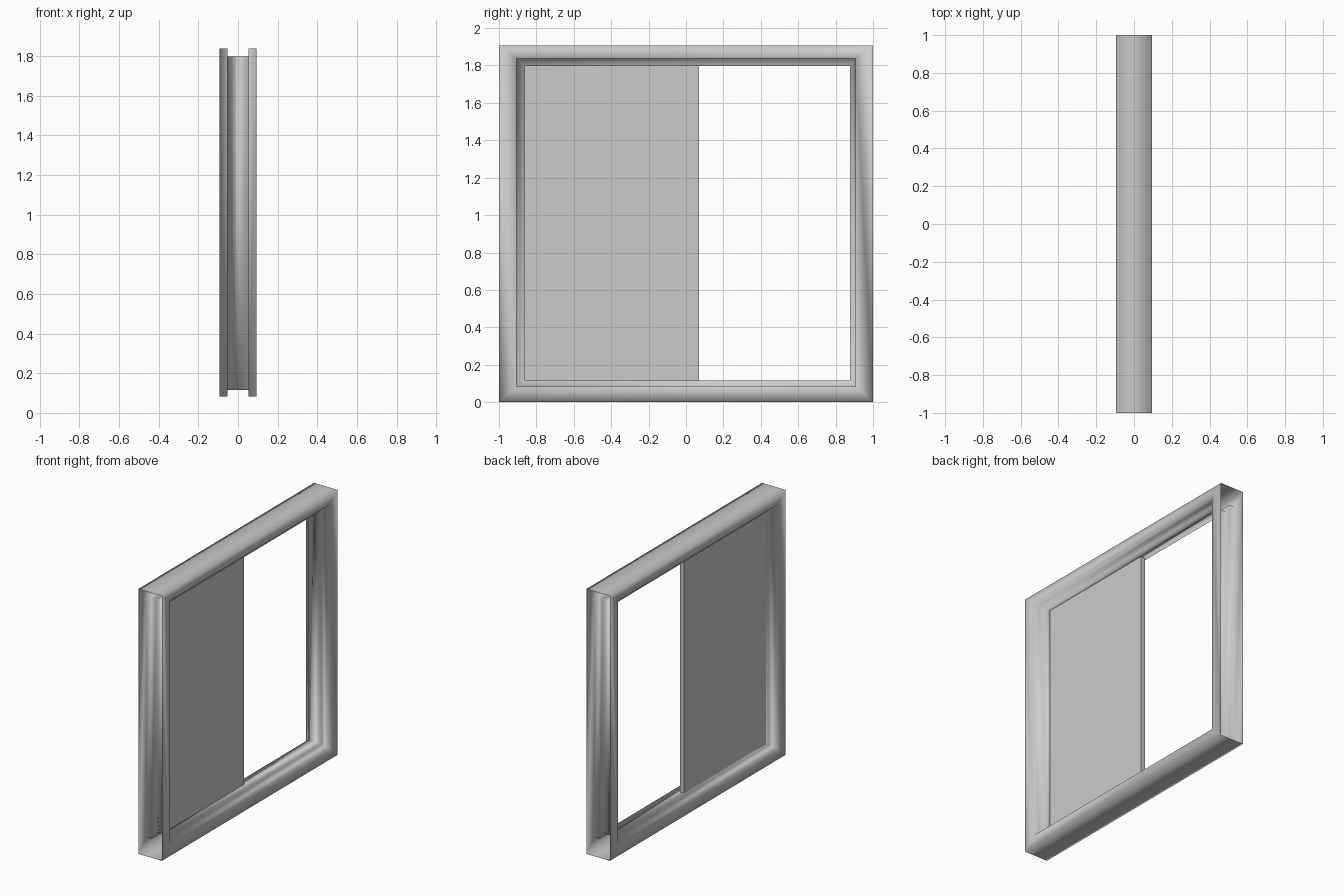
import bpy, bmesh

if "Cube" in bpy.data.objects:
    bpy.data.objects.remove(bpy.data.objects["Cube"])


def make_object(name, bm, smooth):
    bmesh.ops.recalc_face_normals(bm, faces=bm.faces)
    for f in bm.faces:
        f.smooth = smooth
    me = bpy.data.meshes.new(name)
    bm.to_mesh(me)
    bm.free()
    ob = bpy.data.objects.new(name, me)
    bpy.context.collection.objects.link(ob)
    return ob


# Rectangles in the yz plane: y0, y1, z0, z1
OUTER = (-1.0, 1.0, 0.0, 1.907)
RIM = (-0.907, 0.907, 0.083, 1.837)
LIP = (-0.86, 0.876, 0.115, 1.797)
DEPTH, LIP_DEPTH = 0.094, 0.054

# Hollow window frame: stepped profile swept around the opening
bm = bmesh.new()
profile = [(DEPTH, OUTER), (DEPTH, RIM), (LIP_DEPTH, RIM), (LIP_DEPTH, LIP),
           (-LIP_DEPTH, LIP), (-LIP_DEPTH, RIM), (-DEPTH, RIM), (-DEPTH, OUTER)]
rings = []
for x, (y0, y1, z0, z1) in profile:
    rings.append([bm.verts.new((x, y, z))
                  for y, z in ((y0, z0), (y1, z0), (y1, z1), (y0, z1))])
for a, b in zip(rings, rings[1:]):
    for i in range(4):
        j = (i + 1) % 4
        bm.faces.new((a[i], a[j], b[j], b[i]))
# Outer skin only on bottom (side 0) and top (side 2); both ends stay open
a, b = rings[-1], rings[0]
for i in (0, 2):
    bm.faces.new((a[i], a[i + 1], b[i + 1], b[i]))
make_object("window_frame", bm, True)

# Sliding pane covering the left half
bm = bmesh.new()
bmesh.ops.create_cube(bm, size=1)
lo, hi = (-0.034, -0.86, 0.115), (-0.002, 0.07, 1.797)
for v in bm.verts:
    v.co = [lo[k] if v.co[k] < 0 else hi[k] for k in range(3)]
make_object("sliding_pane", bm, False)
